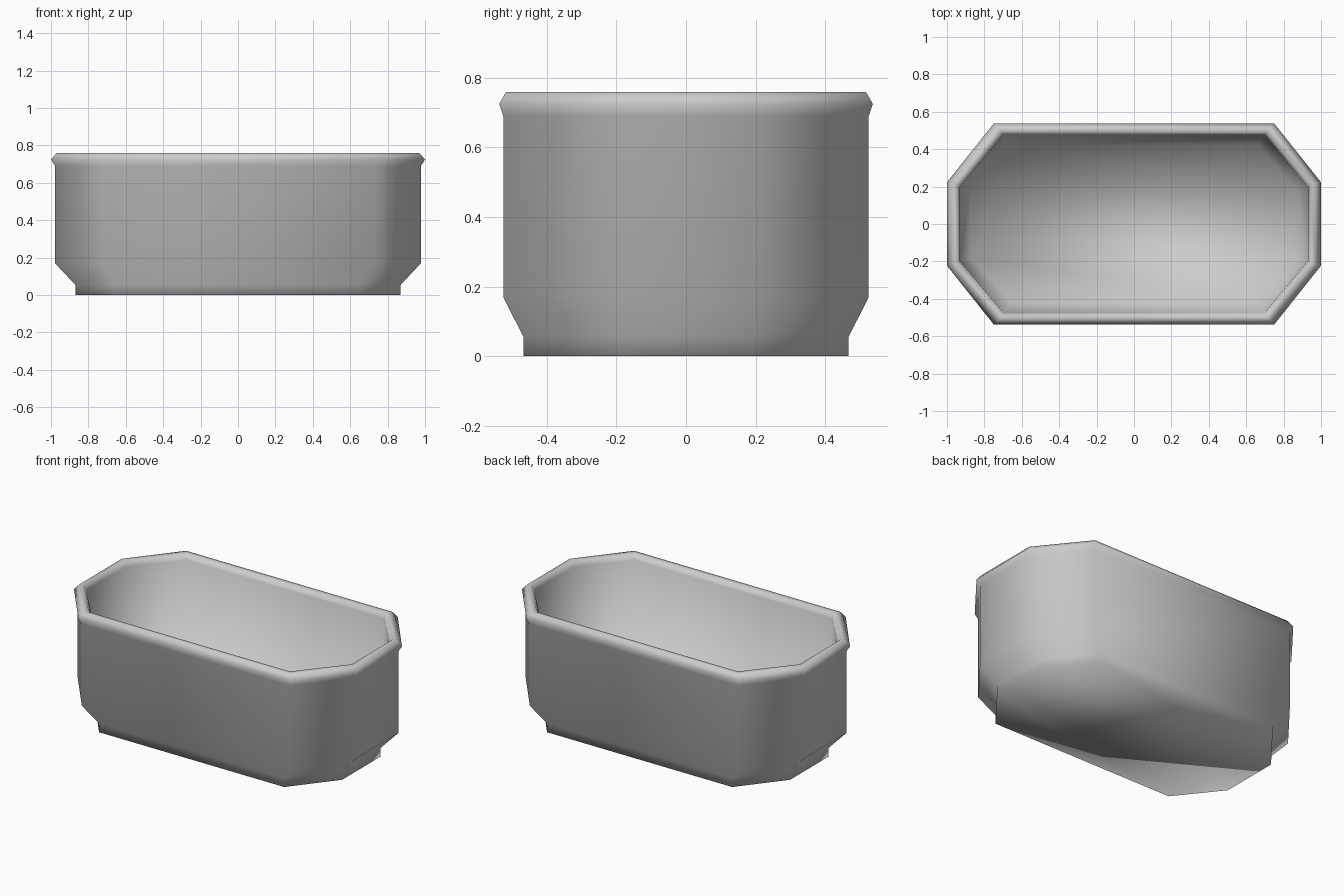
import bpy, bmesh

if "Cube" in bpy.data.objects:
    bpy.data.objects.remove(bpy.data.objects["Cube"])

# Wall section from the underside, up the outside, over the rim and down to the inner floor:
# (half width x, half depth y, height z)
PROFILE = [
    (0.87, 0.467, 0.00),
    (0.87, 0.467, 0.055),
    (0.978, 0.525, 0.17),
    (0.978, 0.525, 0.69),
    (1.00, 0.537, 0.725),
    (0.97, 0.517, 0.76),
    (0.945, 0.49, 0.76),
    (0.93, 0.475, 0.725),
    (0.875, 0.425, 0.10),
]


def octagon(bm, hx, hy, z):
    """One ring: a rectangle with its four corners cut off."""
    cx, cy = 0.75 * hx, 0.415 * hy
    pts = [(hx, -cy), (hx, cy), (cx, hy), (-cx, hy),
           (-hx, cy), (-hx, -cy), (-cx, -hy), (cx, -hy)]
    return [bm.verts.new((x, y, z)) for x, y in pts]


# Planter shell: rings bridged along the profile, closed by underside and inner floor
bm = bmesh.new()
rings = [octagon(bm, *p) for p in PROFILE]
for a, b in zip(rings, rings[1:]):
    for i in range(8):
        j = (i + 1) % 8
        bm.faces.new((a[i], a[j], b[j], b[i]))
bm.faces.new(rings[0][::-1])
bm.faces.new(rings[-1])
bmesh.ops.recalc_face_normals(bm, faces=bm.faces)

# Soft shading over the whole shell
for f in bm.faces:
    f.smooth = True

mesh = bpy.data.meshes.new("planter_trough")
bm.to_mesh(mesh)
bm.free()
planter = bpy.data.objects.new("planter_trough", mesh)
bpy.context.collection.objects.link(planter)
